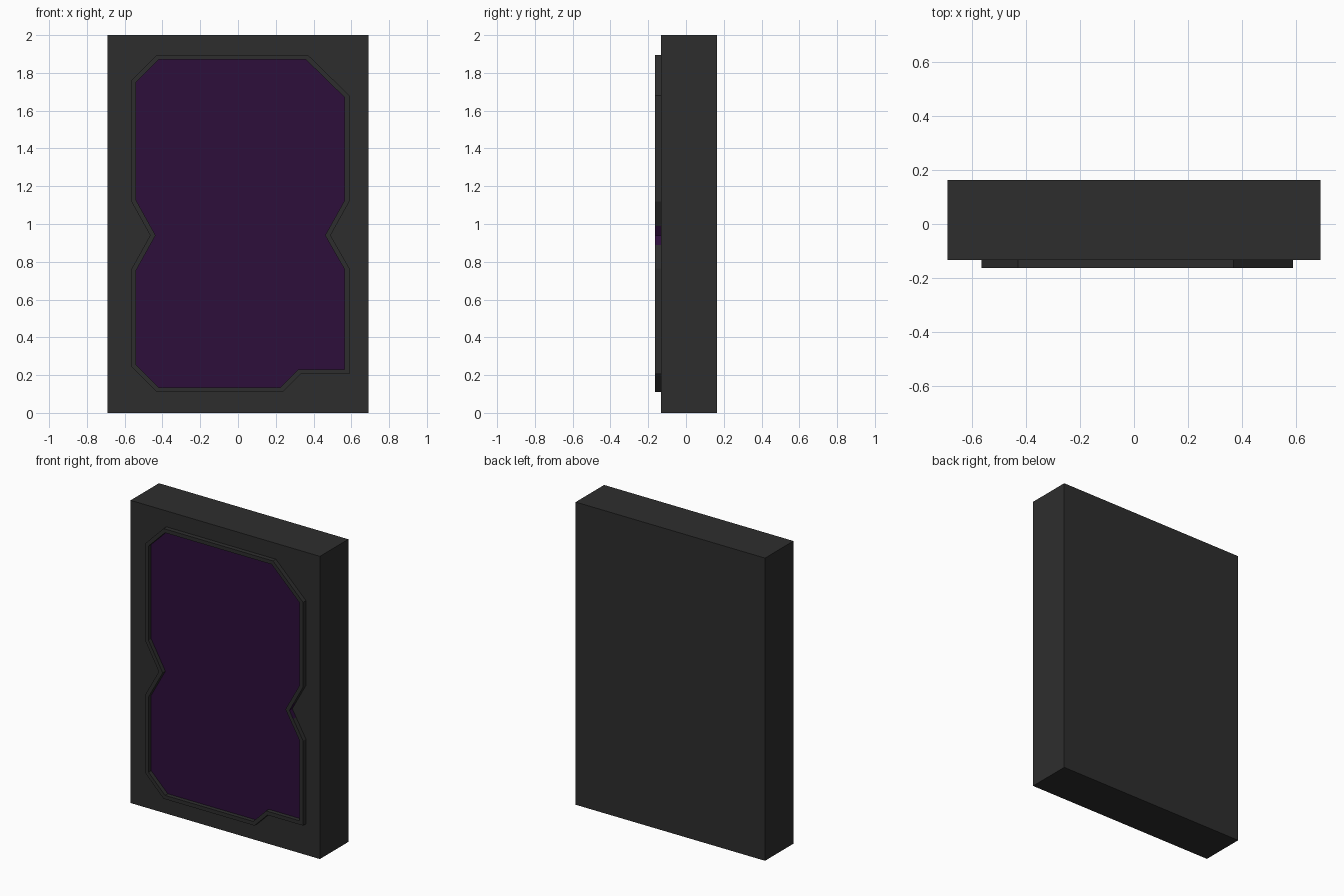
import bpy
import bmesh
from mathutils import Vector

if "Cube" in bpy.data.objects:
    bpy.data.objects.remove(bpy.data.objects["Cube"])


def material(name, rgb):
    m = bpy.data.materials.new(name)
    m.diffuse_color = (*rgb, 1.0)
    m.use_nodes = True
    m.node_tree.nodes["Principled BSDF"].inputs["Base Color"].default_value = m.diffuse_color
    return m


GREY = material("charcoal grey", (0.027, 0.027, 0.027))
PURPLE = material("deep purple", (0.026, 0.0045, 0.044))

FRONT, BACK, RIM_FRONT = -0.133, 0.163, -0.163

# Rim outline (x, z), clockwise; extra points bracket the right notch tip
OUTLINE = [(-0.43, 1.895), (0.37, 1.895), (0.59, 1.68), (0.59, 1.12),
           (0.518, 0.99), (0.49, 0.94), (0.518, 0.89), (0.59, 0.765),
           (0.59, 0.205), (0.33, 0.205), (0.235, 0.11), (-0.43, 0.11),
           (-0.565, 0.245), (-0.565, 0.76), (-0.465, 0.94),
           (-0.565, 1.12), (-0.565, 1.76)]


def inset(points, d):
    """Mitred inward offset of a clockwise outline."""
    out = []
    for i, p in enumerate(points):
        p = Vector(p)
        a = (p - Vector(points[i - 1])).normalized()
        b = (Vector(points[(i + 1) % len(points)]) - p).normalized()
        n1, n2 = Vector((a.y, -a.x)), Vector((b.y, -b.x))
        out.append(tuple(p + (n1 + n2) * d / (1 + n1.dot(n2))))
    return out


def finish(name, bm, mats):
    bmesh.ops.recalc_face_normals(bm, faces=bm.faces[:])
    mesh = bpy.data.meshes.new(name)
    bm.to_mesh(mesh)
    bm.free()
    for m in mats:
        mesh.materials.append(m)
    ob = bpy.data.objects.new(name, mesh)
    bpy.context.collection.objects.link(ob)
    return ob


def loop(bm, points, y):
    return [bm.verts.new((x, y, z)) for x, z in points]


# Slab body
bm = bmesh.new()
bmesh.ops.create_cube(bm, size=1)
for v in bm.verts:
    v.co = (v.co.x * 1.384, (FRONT + BACK) / 2 + v.co.y * (BACK - FRONT),
            1 + v.co.z * 2)
finish("slab_body", bm, [GREY])

# Raised rim: four loops bridged into a closed ring
inner = inset(OUTLINE, 0.025)
bm = bmesh.new()
loops = [loop(bm, OUTLINE, FRONT), loop(bm, OUTLINE, RIM_FRONT),
         loop(bm, inner, RIM_FRONT), loop(bm, inner, FRONT)]
n = len(OUTLINE)
for k in range(4):
    p, q = loops[k], loops[(k + 1) % 4]
    for i in range(n):
        j = (i + 1) % n
        f = bm.faces.new((p[i], p[j], q[j], q[i]))
        c = f.calc_center_median()
        # Purple outer walls at the tip of the right notch
        if k == 0 and c.x > 0 and abs(c.z - 0.94) < 0.05:
            f.material_index = 1
finish("raised_rim", bm, [GREY, PURPLE])

# Purple panel plate inside the rim
bm = bmesh.new()
a, b = loop(bm, inner, FRONT), loop(bm, inner, FRONT - 0.002)
bm.faces.new(a)
bm.faces.new(b)
for i in range(n):
    j = (i + 1) % n
    bm.faces.new((a[i], a[j], b[j], b[i]))
finish("front_panel", bm, [PURPLE])
